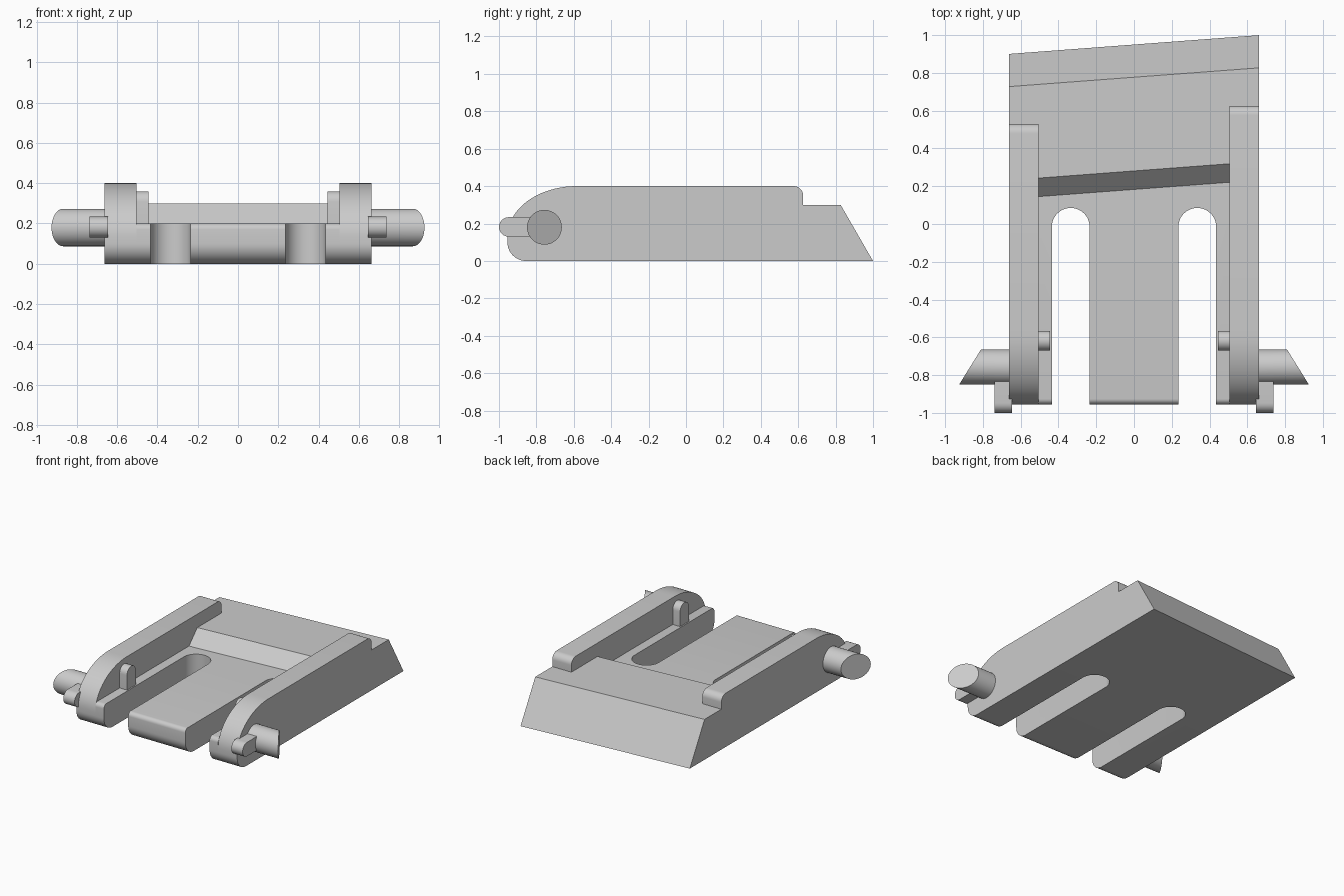
import bpy, bmesh, math

cube = bpy.data.objects.get("Cube")
if cube:
    bpy.data.objects.remove(cube, do_unlink=True)

grey = bpy.data.materials.new("light grey plastic")
grey.use_nodes = True
colour = (0.6, 0.6, 0.6, 1)
grey.diffuse_color = colour
grey.node_tree.nodes["Principled BSDF"].inputs["Base Color"].default_value = colour

SKEW = 0.075   # the rear edges run at a slight slant across the width
INNER, OUTER = 0.505, 0.662


def arc(cy, cz, ry, rz, a0, a1, steps=12):
    """Points of an elliptical arc, angles in degrees."""
    angles = [math.radians(a0 + (a1 - a0) * i / steps) for i in range(steps + 1)]
    return [(cy + ry * math.cos(a), cz + rz * math.sin(a)) for a in angles]


def skewed(limit):
    """Shift points behind the limit along y in proportion to x."""
    return lambda x, y, z: (x, y + SKEW * x if y > limit else y, z)


def straight(x, y, z):
    return (x, y, z)


def prism(name, profile, x0, x1, place=straight):
    """Extrude a side profile (y, z) across x, then place each point."""
    bm = bmesh.new()
    ends = [[bm.verts.new(place(x, y, z)) for y, z in profile] for x in (x0, x1)]
    bm.faces.new(ends[0])
    bm.faces.new(ends[1])
    n = len(profile)
    for i in range(n):
        j = (i + 1) % n
        bm.faces.new((ends[0][i], ends[0][j], ends[1][j], ends[1][i]))
    return finish(name, bm)


def finish(name, bm):
    bmesh.ops.recalc_face_normals(bm, faces=bm.faces)
    mesh = bpy.data.meshes.new(name)
    bm.to_mesh(mesh)
    bm.free()
    mesh.materials.append(grey)
    obj = bpy.data.objects.new(name, mesh)
    bpy.context.collection.objects.link(obj)
    return obj


def activate(obj):
    bpy.ops.object.select_all(action="DESELECT")
    obj.select_set(True)
    bpy.context.view_layer.objects.active = obj


def smooth(obj):
    activate(obj)
    bpy.ops.object.shade_smooth_by_angle(angle=math.radians(32))


# Base plate: rounded front, low floor, ramp, raised rear, sloped back
toe = arc(-0.855, 0.1, 0.1, 0.1, 270, 180)
rear = [(0.777, 0.3), (0.95, 0)]
base_profile = toe + arc(-0.925, 0.17, 0.03, 0.03, 180, 90, 6)
base_profile += [(0.183, 0.2), (0.281, 0.3)] + rear
base = prism("base_plate", base_profile, -INNER, INNER, skewed(0.1))

# Two round-ended slots cut through the floor
for s in (-1, 1):
    outline = [(-1.2, -0.1), (-1.2, 0.1)]
    outline += arc(-0.015, 0, 0.1, 0.1, 90, -90, 24)
    cutter = prism("slot_cutter", outline, -0.1, 0.5,
                   lambda x, y, z, s=s: (s * 0.335 + z, y, x))
    cutter.hide_render = True
    activate(base)
    mod = base.modifiers.new("slot", "BOOLEAN")
    mod.operation = "DIFFERENCE"
    mod.solver = "EXACT"
    mod.object = cutter
    bpy.ops.object.modifier_apply(modifier=mod.name)
    bpy.data.objects.remove(cutter, do_unlink=True)
smooth(base)

for s, side in ((-1, "right"), (1, "left")):
    # Side rail with domed front and a step at the rear
    end = 0.578 + 0.048 * s
    rail = toe + arc(-0.585, 0.13, 0.37, 0.27, 180, 90, 20)
    rail += arc(end - 0.05, 0.35, 0.05, 0.05, 90, 0, 8) + [(end, 0.3)] + rear
    smooth(prism(side + "_rail", rail, s * INNER, s * OUTER, skewed(0.7)))

    # Upright round-topped tab on the inner face of the rail
    tab = [(-0.67, 0.18)] + arc(-0.618, 0.308, 0.052, 0.052, 180, 0) + [(-0.566, 0.18)]
    smooth(prism(side + "_inner_tab", tab, s * 0.445, s * (INNER + 0.01)))

    # Round-nosed stop lug at the front outer corner
    lug = [(-0.83, 0.13)] + arc(-0.948, 0.182, 0.052, 0.052, 270, 90) + [(-0.83, 0.234)]
    smooth(prism(side + "_stop_lug", lug, s * 0.645, s * 0.738))

    # Pivot pin with its outer end cut at a slant
    pin = arc(-0.757, 0.18, 0.093, 0.093, 0, 360, 48)[:-1]
    smooth(prism(side + "_pivot_pin", pin, 0.64, 1.0,
                 lambda x, y, z, s=s: (s * (x if x < 0.9 else 0.81 - 0.622 * (y + 0.664)), y, z)))
